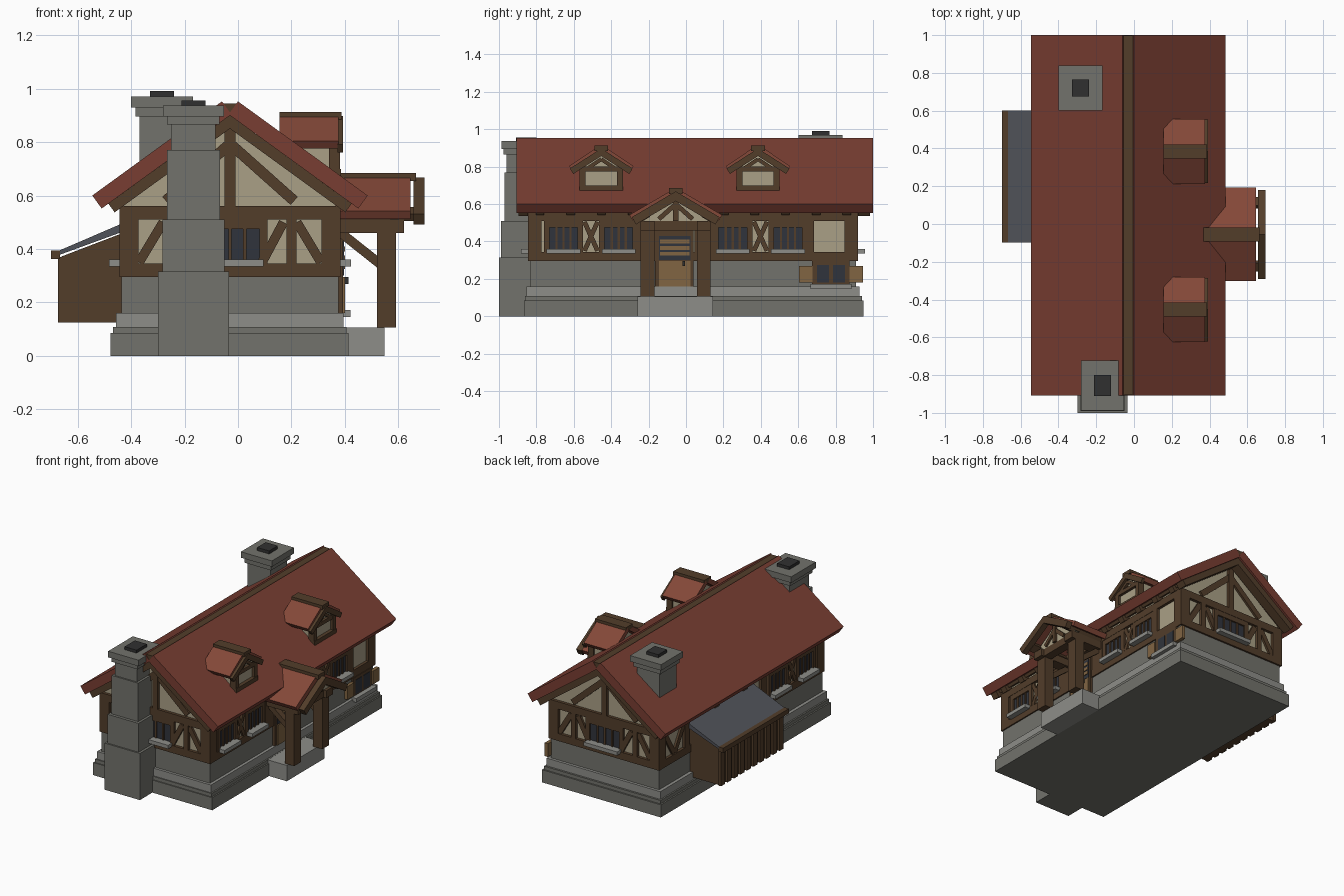
import bpy, bmesh, math
from mathutils import Vector

if "Cube" in bpy.data.objects:
    bpy.data.objects.remove(bpy.data.objects["Cube"])


def mat(name, r, g, b):
    m = bpy.data.materials.new(name)
    m.diffuse_color = (r, g, b, 1)
    m.use_nodes = True
    m.node_tree.nodes["Principled BSDF"].inputs["Base Color"].default_value = m.diffuse_color
    return m


STONE = mat("stone", .17, .17, .15)
PALE = mat("pale_stone", .27, .27, .25)
WOOD = mat("dark_timber", .085, .047, .023)
PLASTER = mat("plaster", .40, .35, .24)
TILE = mat("roof_tile", .19, .048, .032)
TILE2 = mat("small_roof_tile", .23, .065, .04)
SLATE = mat("slate", .08, .085, .10)
GLASS = mat("dark_glass", .03, .034, .045)
TAN = mat("light_timber", .22, .13, .055)
SOOT = mat("flue_dark", .03, .03, .03)


def prism(name, pts, axis, a0, a1, m):
    """Extrude a 2D outline along x (points are y,z) or along y (points are x,z)."""
    bm = bmesh.new()
    vs = [bm.verts.new((a0, u, z) if axis == 'x' else (u, a0, z)) for u, z in pts]
    f = bm.faces.new(vs)
    r = bmesh.ops.extrude_face_region(bm, geom=[f])
    d = (a1 - a0, 0, 0) if axis == 'x' else (0, a1 - a0, 0)
    bmesh.ops.translate(bm, vec=d, verts=[v for v in r['geom'] if isinstance(v, bmesh.types.BMVert)])
    bmesh.ops.recalc_face_normals(bm, faces=bm.faces)
    me = bpy.data.meshes.new(name)
    bm.to_mesh(me)
    bm.free()
    me.materials.append(m)
    ob = bpy.data.objects.new(name, me)
    bpy.context.collection.objects.link(ob)
    return ob


def box(name, x0, x1, y0, y1, z0, z1, m):
    return prism(name, [(x0, z0), (x1, z0), (x1, z1), (x0, z1)], 'y', y0, y1, m)


def bar(name, axis, p, q, w, a0, a1, m=WOOD):
    p, q = Vector(p), Vector(q)
    d = (q - p).normalized() * w / 2
    n = Vector((-d.y, d.x))
    prism(name, [p + n, q + n, q - n, p - n], axis, a0, a1, m)


def gable(name, axis, c, po, zp, eo, ze, t, a0, a1, m, o=0):
    """Two sloping slabs, from offset po at height zp to offset eo at height ze."""
    for s in (-1, 1):
        n = Vector((-s * (zp - ze), -(eo - po))).normalized()
        p, q = Vector((c + s * po, zp)) + n * o, Vector((c + s * eo, ze)) + n * o
        prism(name, [p, q, q + n * t, p + n * t], axis, a0, a1, m)


# Wall planes: outward depth d is measured from the timber face of each side
def span(side, d0, d1):
    base, sg = {'R': (.384, 1), 'L': (-.444, -1), 'F': (-.845, -1), 'B': (.92, 1)}[side]
    return ('x' if side in 'RL' else 'y'), base + sg * d0, base + sg * d1


def wbox(name, side, u0, u1, z0, z1, d0=-.03, d1=0, m=WOOD):
    prism(name, [(u0, z0), (u1, z0), (u1, z1), (u0, z1)], *span(side, d0, d1), m)


def wbar(name, side, p, q, w=.035):
    bar(name, span(side, 0, 0)[0], p, q, w, *span(side, -.03, -.005)[1:])


def window(side, u0, u1, z0=.355, z1=.475, panes=4):
    wbox("window_glass", side, u0, u1, z0, z1, -.03, -.013, GLASS)
    for i in range(1, panes):
        u = u0 + (u1 - u0) * i / panes
        wbox("window_mullion", side, u - .006, u + .006, z0, z1, -.03, -.006)
    for a, b in ((u0 - .03, u0), (u1, u1 + .03)):
        wbox("window_jamb", side, a, b, z0 - .01, z1 + .035, -.03, -.002)
    wbox("window_head", side, u0, u1, z1, z1 + .035, -.03, -.002)
    wbox("window_sill", side, u0 - .015, u1 + .015, z0 - .02, z0 + .005, -.03, .038, PALE)


# Stone plinth and body
box("plinth", -.477, .414, -.867, .95, 0, .085, STONE)
box("plinth_lip", -.467, .405, -.86, .94, .085, .108, STONE)
box("plinth_course", -.457, .395, -.853, .927, .108, .16, PALE)
box("stone_wall", -.435, .375, -.835, .908, .16, .30, STONE)
box("plaster_wall", -.425, .365, -.825, .90, .30, .56, PLASTER)
prism("gable_wall", [(-.425, .56), (.365, .56), (.365, .585), (-.03, .885), (-.425, .585)], 'y', -.825, .90, PLASTER)

# Timber frame on all four sides
CX = -.03
for side, a, b in (('R', -.845, .92), ('L', -.845, .92), ('F', -.444, .384), ('B', -.444, .384)):
    wbox("sill_beam", side, a, b, .295, .345)
    wbox("top_plate", side, a, b, .51, .56)
    for u in (a, b - .072):
        wbox("corner_post", side, u, u + .072, .345, .51)
for side in 'FB':
    window(side, CX - .11, CX + .11, panes=4)
    wbox("king_post", side, CX - .02, CX + .02, .56, .87)
    for s in (-1, 1):
        wbar("gable_brace", side, (CX + s * .01, .785), (CX + s * .24, .58), .04)
        wbar("wall_brace", side, (CX + s * .25, .5), (CX + s * .34, .35), .035)
        wbar("inner_brace", side, (CX + s * .20, .5), (CX + s * .12, .35), .035)
        wbox("wall_post", side, CX + s * .23 - .018, CX + s * .23 + .018, .345, .51)


def cross_panel(side, c):
    for s in (-1, 1):
        wbar("cross_brace", side, (c - s * .035, .35), (c + s * .035, .505), .025)


for u0, u1 in ((-.73, -.58), (-.435, -.285), (.175, .325), (.47, .62)):
    window('R', u0, u1)
for u0, u1 in ((-.73, -.58), (-.435, -.285)):
    window('L', u0, u1)
cross_panel('R', -.508)
cross_panel('R', .398)
cross_panel('L', -.508)
wbox("door_side_post", 'R', -.255, -.16, .295, .51)
wbox("door_side_post", 'R', .045, .145, .295, .51)
wbox("rear_post", 'R', .65, .685, .345, .51)
for u in (-.2, .0, .3, .62):
    wbox("wall_post", 'L', u - .025, u + .025, .345, .51)
wbar("wall_brace", 'L', (.65, .5), (.74, .35))
wbar("wall_brace", 'L', (.84, .5), (.75, .35))

# Low window with open shutters
wbox("low_window_frame", 'R', .675, .875, .17, .295, -.02, .004)
for u in (.70, .785):
    wbox("low_window_glass", 'R', u, u + .065, .18, .275, -.01, .007, GLASS)
for u in (.605, .875):
    wbox("shutter", 'R', u, u + .07, .18, .27, -.012, .012, TAN)
wbox("low_window_sill", 'R', .665, .885, .145, .172, -.02, .036, PALE)

# Main roof
gable("main_roof", 'y', CX, .03, .952, .515, .60, .06, -.907, 1, TILE)
box("ridge_beam", -.062, .002, -.905, .998, .90, .945, WOOD)
for y0, y1 in ((-.895, -.845), (.92, .985)):
    gable("barge_board", 'y', CX, .03, .952, .49, .618, .04, y0, y1, WOOD, .06)
gable("eave_board", 'y', CX, .40, .684, .47, .633, .02, -.845, .92, WOOD, .06)
for i in range(11):
    y = -.78 + i * .164
    gable("rafter_tail", 'y', CX, .38, .698, .49, .618, .035, y - .022, y + .022, WOOD, .06)


# Chimneys: stacked blocks centred on the flue
def chimney(name, cx, cy, blocks):
    for hx, hy, z0, z1, m in blocks:
        box(name, cx - hx, cx + hx, cy - hy, cy + hy, z0, z1, m)


chimney("front_chimney", -.167, -.855, [
    (.133, .145, 0, .315, STONE), (.116, .135, .315, .51, STONE), (.099, .115, .51, .77, STONE),
    (.083, .105, .77, .87, STONE), (.098, .12, .865, .897, STONE), (.114, .132, .895, .936, STONE),
    (.045, .055, .93, .956, SOOT)])
chimney("rear_chimney", -.284, .72, [
    (.085, .09, .58, .90, STONE), (.1, .103, .895, .93, STONE), (.116, .118, .93, .97, STONE),
    (.045, .046, .965, .991, SOOT)])

# Dormers
for c in (-.453, .385):
    prism("dormer_wall", [(c - .105, .64), (c + .105, .64), (c + .105, .80), (c, .87), (c - .105, .80)],
          'x', .18, .362, PLASTER)
    gable("dormer_roof", 'x', c, .02, .905, .172, .803, .032, .155, .375, TILE2)
    gable("dormer_barge", 'x', c, .0, .897, .168, .79, .034, .372, .393, WOOD)
    box("dormer_ridge", .155, .387, c - .037, c + .037, .885, .912, WOOD)
    for s in (-1, 1):
        y = c + s * .1
        box("dormer_post", .34, .382, y - .016, y + .016, .66, .80, WOOD)
        bar("dormer_strut", 'x', (c + s * .075, .79), (c, .84), .02, .36, .38)
    box("dormer_sill", .34, .386, c - .116, c + .116, .672, .70, WOOD)
    box("dormer_head", .34, .38, c - .116, c + .116, .775, .80, WOOD)

# Porch
PC = -.055
box("porch_slab", .36, .547, -.26, .145, 0, .107, PALE)
for s in (-1, 1):
    y = PC + s * .15
    box("porch_post", .52, .59, y - .037, y + .037, .107, .46, WOOD)
    box("porch_beam", .37, .62, y - .037, y + .037, .46, .51, WOOD)
    bar("porch_brace", 'y', (.385, .46), (.53, .345), .035, y - .02, y + .02)
    bar("porch_truss_brace", 'x', (PC + s * .09, .52), (PC, .60), .025, .59, .612)
box("porch_tie_beam", .54, .60, PC - .187, PC + .187, .46, .51, WOOD)
prism("porch_gable", [(PC - .2, .51), (PC + .2, .51), (PC, .64)], 'x', .57, .60, PLASTER)
box("porch_king_post", .59, .614, PC - .014, PC + .014, .51, .64, WOOD)
gable("porch_roof", 'x', PC, .02, .675, .248, .542, .034, .33, .645, TILE2)
gable("porch_barge", 'x', PC, .0, .668, .235, .53, .045, .657, .697, WOOD)
box("porch_ridge", .36, .665, PC - .037, PC + .037, .655, .685, WOOD)
gable("porch_purlin", 'x', PC, .17, .587, .215, .56, .03, .38, .66, WOOD, .034)

# Door
wbox("door_frame", 'R', -.165, .04, .107, .46, -.02, .008)
wbox("door_lower_panel", 'R', -.145, .025, .16, .295, -.01, .016, TAN)
wbox("door_glass", 'R', -.145, .025, .30, .43, -.01, .012, GLASS)
for z in (.335, .365, .40):
    wbox("door_rail", 'R', -.14, .02, z - .01, z + .01, -.01, .017, TAN)
wbox("door_handle", 'R', -.018, -.006, .27, .295, 0, .03, SOOT)

# Lean-to shed on the left
prism("shed_box", [(-.66, .125), (-.43, .125), (-.43, .46), (-.66, .372)], 'y', -.075, .58, WOOD)
for i in range(10):
    y = -.08 + i * .0695
    box("shed_batten", -.674, -.655, y, y + .042, .125, .37, WOOD)
prism("shed_roof", [(-.69, .385), (-.43, .497), (-.43, .465), (-.69, .37)], 'y', -.097, .60, SLATE)
box("shed_fascia", -.70, -.665, -.099, .602, .363, .395, WOOD)
